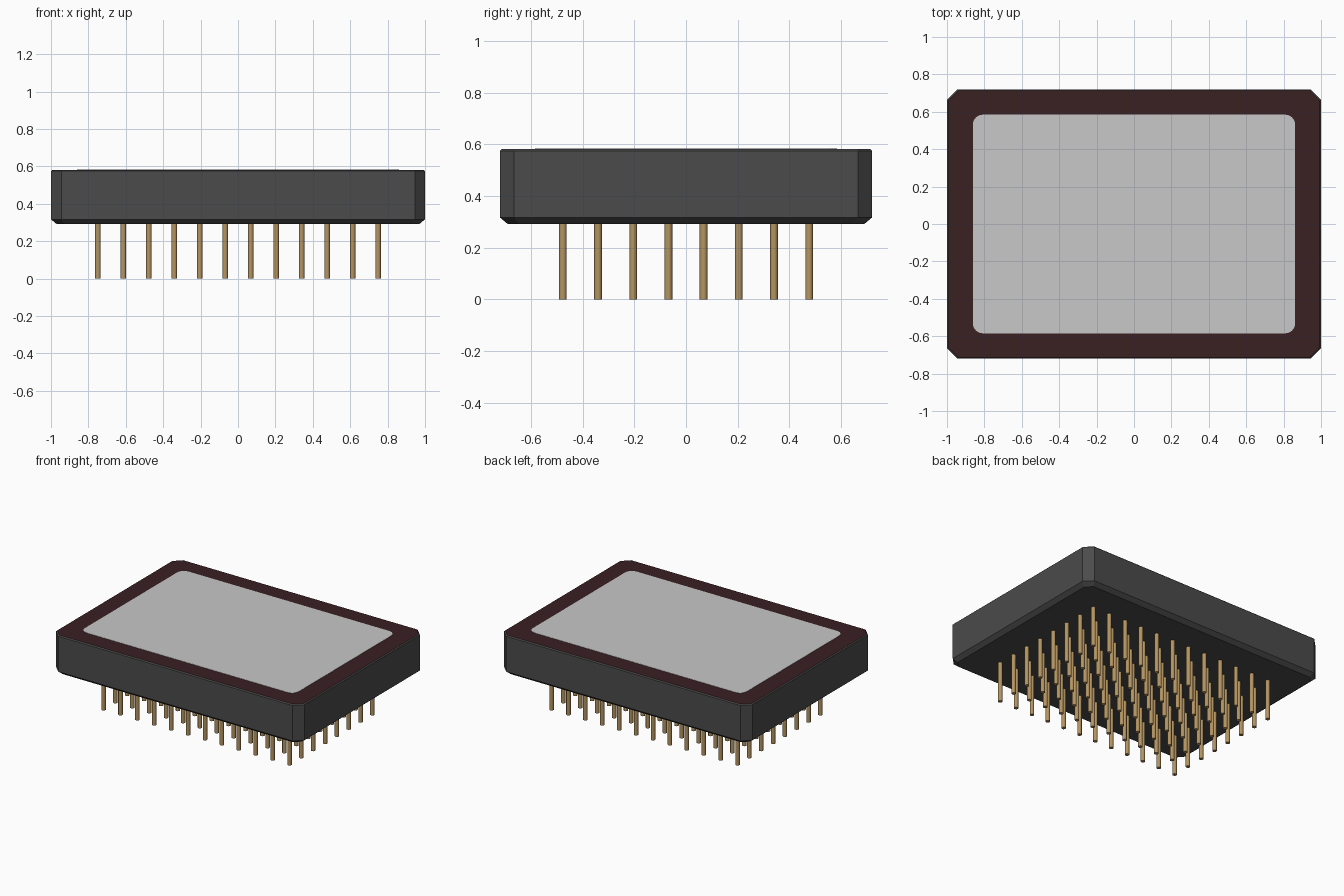
import bpy, bmesh, math

cube = bpy.data.objects.get("Cube")
if cube:
    bpy.data.objects.remove(cube, do_unlink=True)


def material(name, color):
    m = bpy.data.materials.new(name)
    m.use_nodes = True
    m.diffuse_color = (*color, 1)
    m.node_tree.nodes["Principled BSDF"].inputs["Base Color"].default_value = (*color, 1)
    return m


grey = material("dark grey ceramic", (0.07, 0.07, 0.07))
maroon = material("dark maroon", (0.042, 0.014, 0.016))
silver = material("pale silver", (0.58, 0.58, 0.58))
brass = material("brass", (0.46, 0.30, 0.12))


def make_object(name, bm, mats):
    bmesh.ops.recalc_face_normals(bm, faces=bm.faces)
    mesh = bpy.data.meshes.new(name)
    bm.to_mesh(mesh)
    bm.free()
    for m in mats:
        mesh.materials.append(m)
    obj = bpy.data.objects.new(name, mesh)
    bpy.context.collection.objects.link(obj)
    return obj


def corner_outline(hx, hy, cut, steps, rounded):
    """Rectangle outline with chamfered or rounded corners."""
    pts = []
    for k, (sx, sy) in enumerate([(1, 1), (-1, 1), (-1, -1), (1, -1)]):
        for i in range(steps + 1):
            a = math.pi / 2 * (k + i / steps)
            pts.append((sx * (hx - cut) + cut * math.cos(a),
                        sy * (hy - cut) + cut * math.sin(a)))
    return pts


def loft(name, layers, mats):
    """Join stacked outlines (points, z) and cap both ends."""
    bm = bmesh.new()
    rings = [[bm.verts.new((x, y, z)) for x, y in pts] for pts, z in layers]
    for lo, hi in zip(rings, rings[1:]):
        for i in range(len(lo)):
            j = (i + 1) % len(lo)
            bm.faces.new((lo[i], lo[j], hi[j], hi[i]))
    bm.faces.new(rings[0][::-1])
    top = bm.faces.new(rings[-1])
    top.material_index = len(mats) - 1
    return make_object(name, bm, mats)


# Package body: chamfered corners, bevelled bottom edge, maroon top face
body_layers = [(0.03, 0.292), (0, 0.317), (0, 0.575), (0.007, 0.582)]
loft("package_body",
     [(corner_outline(1 - d, 0.72 - d, 0.055 - d * 0.4, 1, False), z)
      for d, z in body_layers], [grey, maroon])

# Thin rounded lid on the top face
lid = corner_outline(0.862, 0.585, 0.055, 6, True)
loft("top_lid", [(lid, 0.580), (lid, 0.584)], [silver])

# Grid of contact pins beneath the body
COLS, ROWS, PITCH, RADIUS = 12, 8, 0.1362, 0.015
bm = bmesh.new()
for c in range(COLS):
    for r in range(ROWS):
        x = (c - (COLS - 1) / 2) * PITCH
        y = (r - (ROWS - 1) / 2) * PITCH
        made = bmesh.ops.create_cone(bm, cap_ends=True, segments=12, radius1=RADIUS,
                                     radius2=RADIUS, depth=0.3)
        bmesh.ops.translate(bm, verts=made["verts"], vec=(x, y, 0.15))
pins = make_object("contact_pins", bm, [brass])
bpy.ops.object.select_all(action="DESELECT")
pins.select_set(True)
bpy.context.view_layer.objects.active = pins
bpy.ops.object.shade_smooth_by_angle(angle=math.radians(40))
